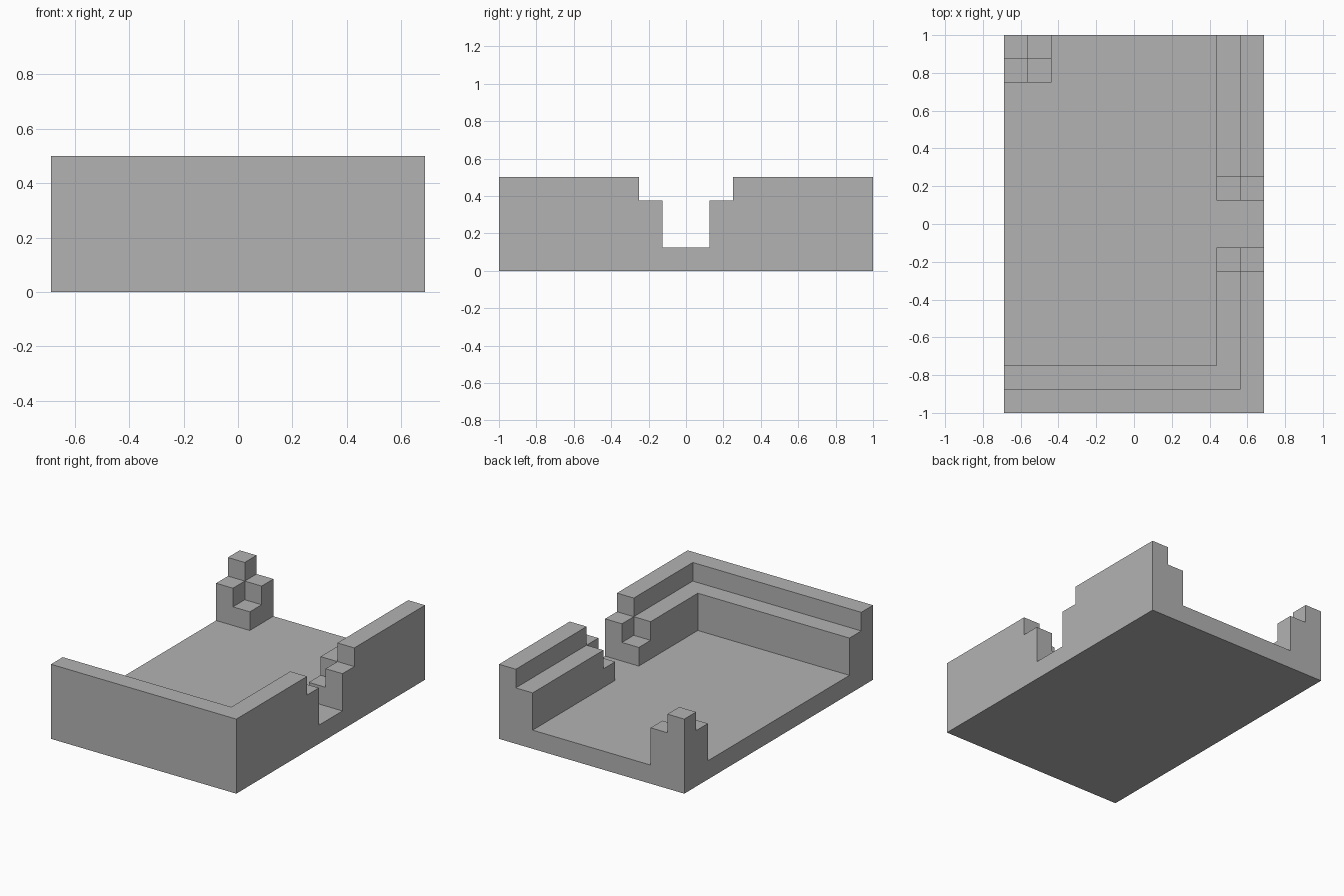
import bpy
import bmesh
import math
from mathutils import Vector

cube = bpy.data.objects.get("Cube")
if cube:
    bpy.data.objects.remove(cube, do_unlink=True)

UNIT = 0.125             # size of one building step
NX, NY, NZ = 11, 16, 4   # steps across, deep and high
GAP = (7, 8)             # rows of the doorway in the left wall


def front_wall(x, y):
    """Outer row full height, inner row one step lower."""
    return NZ - y if y < 2 else 0


def left_wall(x, y):
    """Two stepped rows, dropping one more step beside the doorway."""
    inset = NX - 1 - x
    if inset > 1 or GAP[0] <= y <= GAP[1]:
        return 0
    beside_gap = y in (GAP[0] - 1, GAP[1] + 1)
    return NZ - inset - beside_gap


def corner_post(x, y):
    """Small post at the back right corner, stepping down both ways."""
    dx, dy = x, NY - 1 - y
    return NZ - dx - dy if max(dx, dy) < 2 else 0


def height(x, y):
    floor = 1
    if x == NX - 1 or x == NX - 2:
        # the outer rows of both walls run on into their shared corner
        return max(floor, left_wall(x, y), front_wall(x, y))
    return max(floor, front_wall(x, y), corner_post(x, y))


def filled(cell):
    x, y, z = cell
    return 0 <= x < NX and 0 <= y < NY and 0 <= z < height(x, y)


# Outer skin of the stepped solid
bm = bmesh.new()
corner_verts = {}


def vert(p):
    key = tuple(round(c) for c in p)
    if key not in corner_verts:
        x, y, z = key
        corner_verts[key] = bm.verts.new(
            ((x - NX / 2) * UNIT, (y - NY / 2) * UNIT, z * UNIT))
    return corner_verts[key]


axes = [Vector(a) for a in ((1, 0, 0), (0, 1, 0), (0, 0, 1))]
for x in range(NX):
    for y in range(NY):
        for z in range(height(x, y)):
            cell = Vector((x, y, z))
            for i in range(3):
                n, u, v = axes[i], axes[i - 2], axes[i - 1]
                if not filled(cell + n):
                    p = cell + n
                    bm.faces.new([vert(q) for q in (p, p + u, p + u + v, p + v)])
                if not filled(cell - n):
                    p = cell
                    bm.faces.new([vert(q) for q in (p, p + v, p + u + v, p + u)])

# Merge the coplanar steps into clean flat faces
bmesh.ops.dissolve_limit(bm, angle_limit=math.radians(1),
                         verts=bm.verts[:], edges=bm.edges[:])
bmesh.ops.recalc_face_normals(bm, faces=bm.faces[:])

mesh = bpy.data.meshes.new("walled_floor")
bm.to_mesh(mesh)
bm.free()
walled_floor = bpy.data.objects.new("walled_floor", mesh)
bpy.context.collection.objects.link(walled_floor)

# Plain grey stone
grey = (0.45, 0.45, 0.45, 1)
stone = bpy.data.materials.new("grey_stone")
stone.use_nodes = True
stone.diffuse_color = grey
stone.node_tree.nodes["Principled BSDF"].inputs["Base Color"].default_value = grey
mesh.materials.append(stone)
